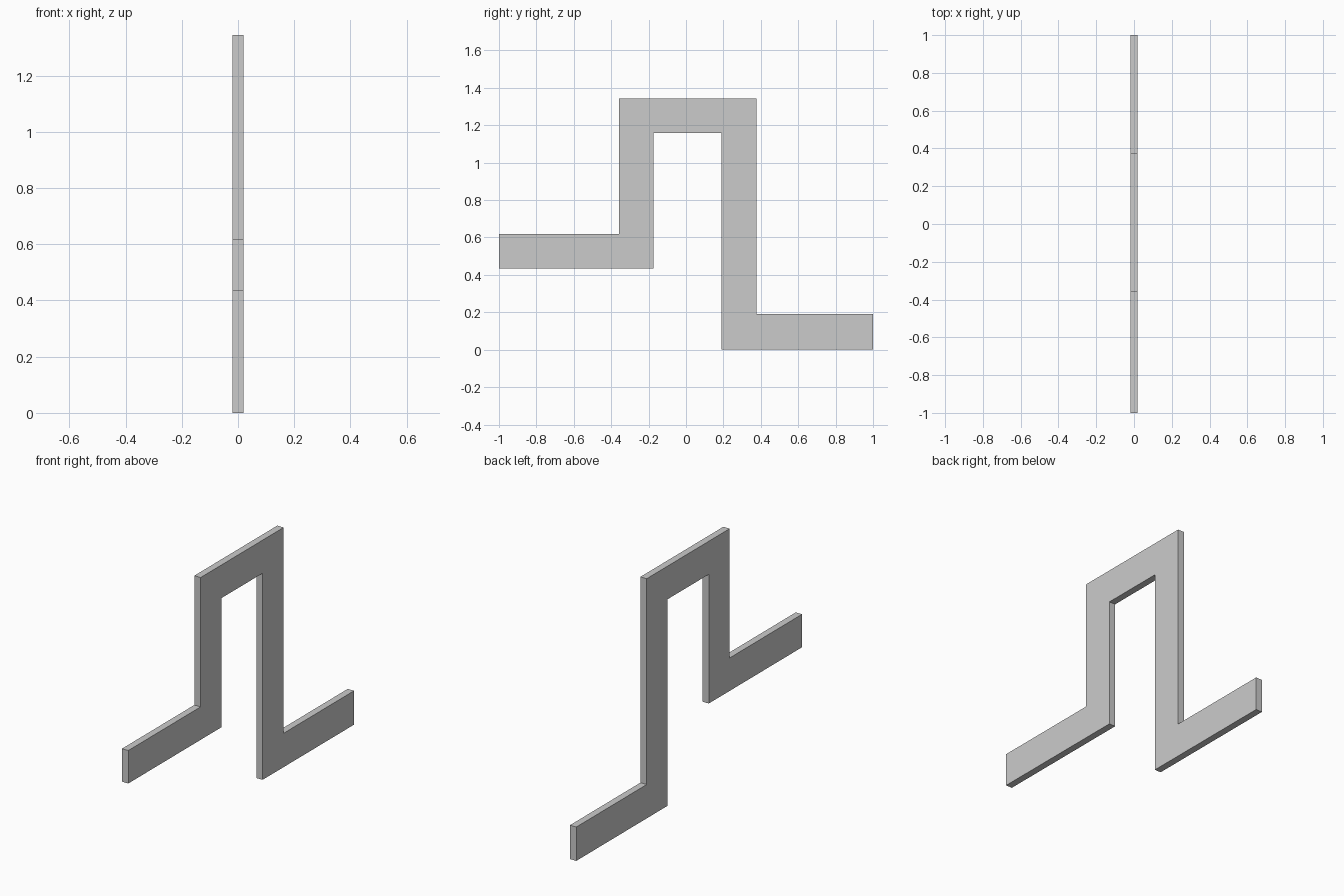
import bpy, bmesh

if "Cube" in bpy.data.objects:
    bpy.data.objects.remove(bpy.data.objects["Cube"])

HALF_THICKNESS = 0.0195

# Stepped strip outline in the side plane (y, z)
outline = [
    (-1.0, 0.434), (-0.174, 0.434), (-0.174, 1.158), (0.19, 1.158),
    (0.19, 0.0), (1.0, 0.0), (1.0, 0.19), (0.376, 0.19),
    (0.376, 1.344), (-0.359, 1.344), (-0.359, 0.619), (-1.0, 0.619),
]

# Flat plate extruded across x
bm = bmesh.new()
face = bm.faces.new([bm.verts.new((-HALF_THICKNESS, y, z)) for y, z in outline])
extruded = bmesh.ops.extrude_face_region(bm, geom=[face])
moved = [g for g in extruded["geom"] if isinstance(g, bmesh.types.BMVert)]
bmesh.ops.translate(bm, verts=moved, vec=(2 * HALF_THICKNESS, 0, 0))
bmesh.ops.recalc_face_normals(bm, faces=bm.faces)

mesh = bpy.data.meshes.new("stepped_strip")
bm.to_mesh(mesh)
bm.free()
strip = bpy.data.objects.new("stepped_strip", mesh)
bpy.context.collection.objects.link(strip)
